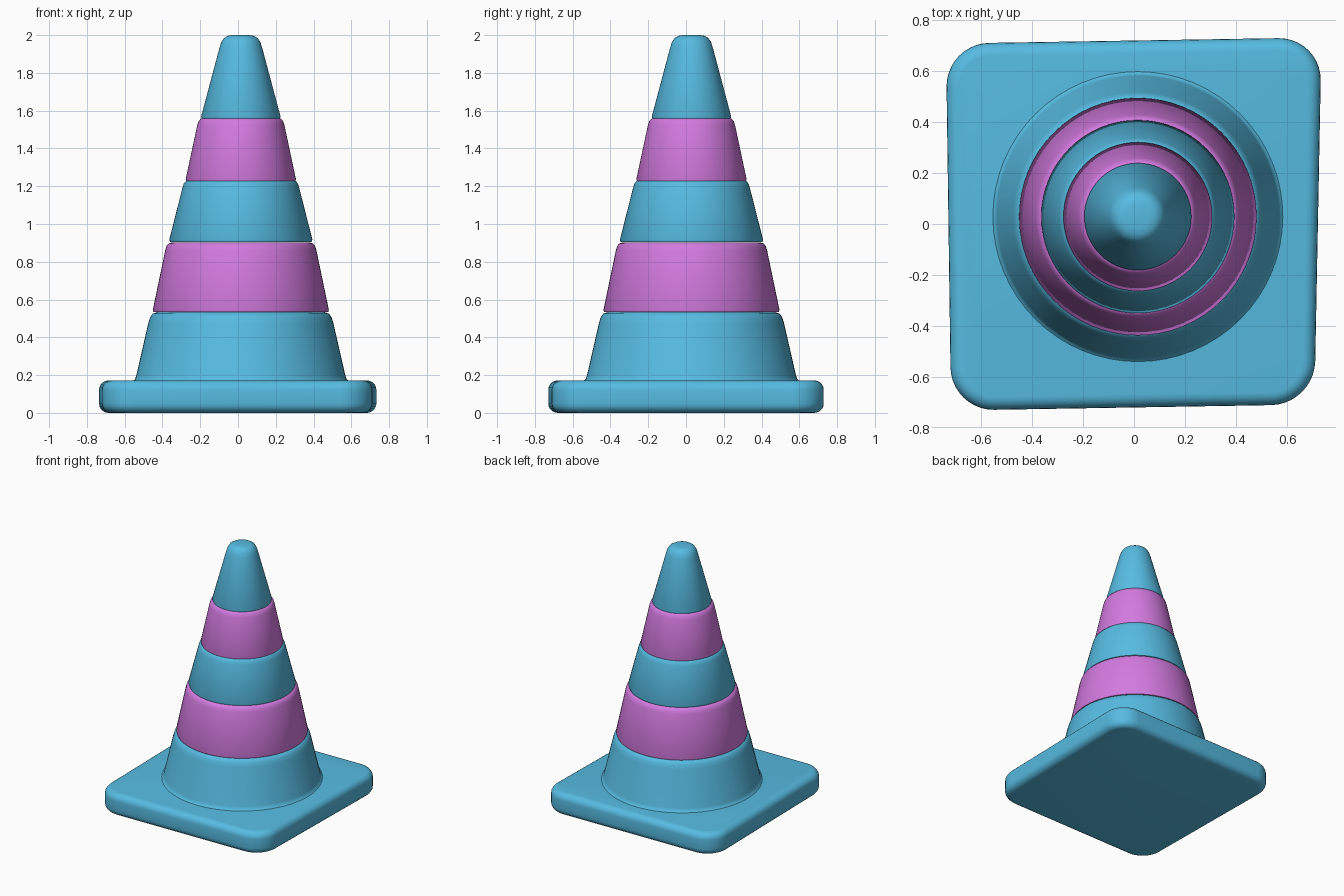
import bpy, bmesh, math

cube = bpy.data.objects.get("Cube")
if cube:
    bpy.data.objects.remove(cube, do_unlink=True)


def material(name, color):
    m = bpy.data.materials.new(name)
    m.use_nodes = True
    m.diffuse_color = color
    m.node_tree.nodes["Principled BSDF"].inputs["Base Color"].default_value = color
    return m


blue = material("sky blue", (0.093, 0.50, 0.76, 1))
purple = material("orchid purple", (0.65, 0.195, 0.74, 1))


def finish(bm, name, mat):
    bmesh.ops.recalc_face_normals(bm, faces=bm.faces)
    mesh = bpy.data.meshes.new(name)
    bm.to_mesh(mesh)
    bm.free()
    mesh.materials.append(mat)
    obj = bpy.data.objects.new(name, mesh)
    bpy.context.collection.objects.link(obj)
    bpy.ops.object.select_all(action="DESELECT")
    obj.select_set(True)
    bpy.context.view_layer.objects.active = obj
    bpy.ops.object.shade_smooth_by_angle(angle=math.radians(40))
    return obj


def lathe(name, profile, mat, center=(0.015, 0.029), segments=64):
    """Revolve (radius, height) points around a vertical axis."""
    bm = bmesh.new()
    verts = [bm.verts.new((r + center[0], center[1], z)) for r, z in profile]
    edges = [bm.edges.new(pair) for pair in zip(verts, verts[1:])]
    bmesh.ops.spin(bm, geom=verts + edges, cent=(*center, 0), axis=(0, 0, 1),
                   angle=math.tau, steps=segments, use_duplicate=False)
    bmesh.ops.remove_doubles(bm, verts=bm.verts, dist=0.0005)
    return finish(bm, name, mat)


def band(name, mat, z0, z1, r0, r1, inner0, inner1):
    """Tapered ring with a tucked lower lip and a rounded shoulder."""
    lathe(name, [(inner0, z0), (r0 - 0.004, z0), (r0, z0 + 0.012),
                 (r1, z1 - 0.04), (r1 - 0.007, z1 - 0.018),
                 (r1 - 0.018, z1 - 0.005), (inner1, z1)], mat)


# Square foot with slightly uneven sides, rounded corners and rims
bm = bmesh.new()
corners = [(-0.718, -0.732), (0.708, -0.708), (0.736, 0.732), (-0.738, 0.708)]
bottom = bm.faces.new([bm.verts.new((x, y, 0)) for x, y in corners])
top = bmesh.ops.extrude_face_region(bm, geom=[bottom])["geom"]
bmesh.ops.translate(bm, vec=(0, 0, 0.172),
                    verts=[g for g in top if isinstance(g, bmesh.types.BMVert)])
upright = [e for e in bm.edges if abs(e.verts[0].co.z - e.verts[1].co.z) > 0.1]
bmesh.ops.bevel(bm, geom=upright, offset=0.17, segments=10, profile=0.5, affect="EDGES")
rims = [e for e in bm.edges if abs(e.verts[0].co.z - e.verts[1].co.z) < 0.01]
bmesh.ops.bevel(bm, geom=rims, offset=0.05, segments=5, profile=0.5, affect="EDGES")
finish(bm, "square_base", blue)

# Stacked bands of the cone
lathe("lower_band", [(0.575, 0.168), (0.56, 0.178), (0.553, 0.2), (0.49, 0.475),
                     (0.481, 0.505), (0.467, 0.525), (0.445, 0.533)], blue)
band("lower_stripe", purple, 0.533, 0.902, 0.466, 0.4, 0.445, 0.365)
band("middle_band", blue, 0.905, 1.232, 0.379, 0.309, 0.365, 0.275)
band("upper_stripe", purple, 1.225, 1.562, 0.292, 0.231, 0.275, 0.195)

# Rounded tip
lathe("tip", [(0.195, 1.555), (0.206, 1.555), (0.21, 1.57), (0.114, 1.93),
              (0.104, 1.962), (0.09, 1.984), (0.07, 1.996), (0.045, 2), (0, 2)], blue)
